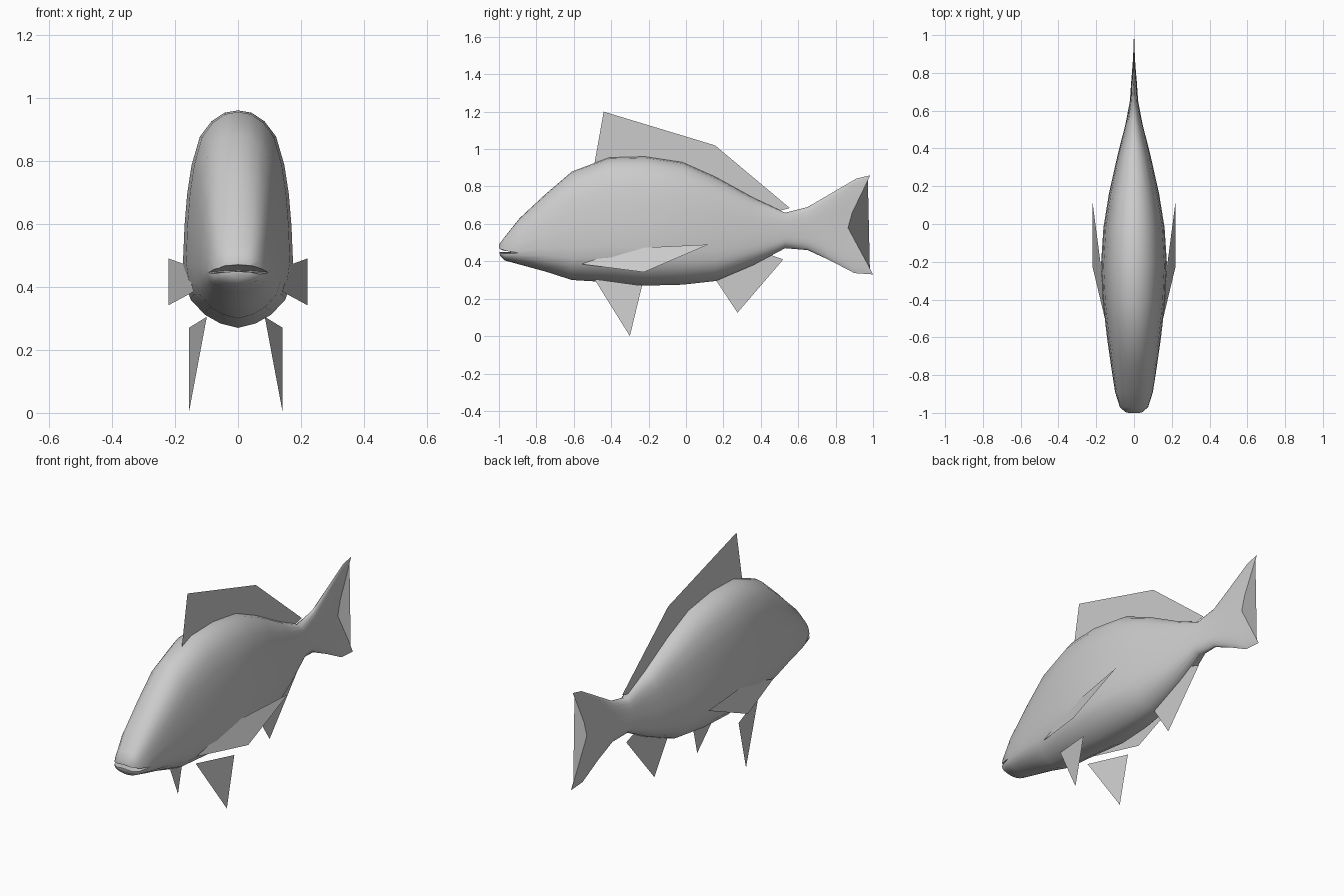
import bpy, bmesh

if "Cube" in bpy.data.objects:
    bpy.data.objects.remove(bpy.data.objects["Cube"])

grey = bpy.data.materials.new("soft_grey")
grey.diffuse_color = (0.6, 0.6, 0.6, 1)
grey.use_nodes = True
grey.node_tree.nodes["Principled BSDF"].inputs["Base Color"].default_value = grey.diffuse_color


def make(name, verts, faces):
    mesh = bpy.data.meshes.new(name)
    mesh.from_pydata(verts, [], faces)
    bm = bmesh.new()
    bm.from_mesh(mesh)
    bmesh.ops.recalc_face_normals(bm, faces=bm.faces)
    bm.to_mesh(mesh)
    bm.free()
    mesh.materials.append(grey)
    obj = bpy.data.objects.new(name, mesh)
    bpy.context.collection.objects.link(obj)
    return obj


def loft(name, rings):
    n = len(rings[0])
    verts = [p for r in rings for p in r]
    faces = [(i * n + j, i * n + (j + 1) % n, (i + 1) * n + (j + 1) % n, (i + 1) * n + j)
             for i in range(len(rings) - 1) for j in range(n)]
    faces += [tuple(range(n)), tuple(range(len(verts) - n, len(verts)))]
    return make(name, verts, faces)


# Cross-section: height fraction, width fraction
section = [(0, 0), (.02, .32), (.06, .6), (.13, .86), (.20, .95), (.29, 1), (.47, .97),
           (.62, .92), (.75, .84), (.88, .69), (.95, .48), (.99, .24), (1, 0)]

# Body stations: top y, top z, bottom y, bottom z, half width, tail fork bend
stations = [
    (-1, .49, -.995, .43, .045, 0), (-.97, .53, -.97, .405, .075, 0),
    (-.89, .63, -.89, .383, .10, 0), (-.75, .76, -.75, .345, .122, 0),
    (-.61, .88, -.61, .30, .142, 0), (-.41, .955, -.41, .288, .165, 0),
    (-.22, .96, -.22, .27, .175, 0), (-.02, .93, -.02, .275, .162, 0),
    (.16, .85, .16, .295, .133, 0), (.36, .74, .36, .38, .088, 0),
    (.53, .66, .53, .47, .045, 0), (.65, .69, .65, .46, .022, 0),
    (.77, .76, .77, .405, .015, -.03), (.91, .842, .90, .337, .006, -.10),
    (.985, .86, 1.0, .33, .002, -.135)]


def ring(ty, tz, by, bz, w, bend):
    def point(t, f, side):
        y = by + (ty - by) * t + bend * (1 - abs(2 * t - 1))
        return (side * w * f, y, bz + (tz - bz) * t)
    return ([point(t, f, 1) for t, f in section]
            + [point(t, f, -1) for t, f in section[-2:0:-1]])


body = loft("body", [ring(*s) for s in stations])

# Mouth: arched wedge cut through the snout
cuts = []
for x in (-.12, -.08, -.04, 0, .04, .08, .12):
    drop = 2.2 * x * x
    cuts.append([(x, -1.04, .478 - drop), (x, -.90, .452 - drop * .3), (x, -1.04, .448 - drop)])
cutter = loft("mouth_cutter", cuts)
cutter.hide_render = True
mod = body.modifiers.new("mouth", 'BOOLEAN')
mod.operation = 'DIFFERENCE'
mod.solver = 'EXACT'
mod.object = cutter
bpy.context.view_layer.objects.active = body
body.select_set(True)
bpy.ops.object.modifier_apply(modifier=mod.name)
bpy.data.objects.remove(cutter)
bpy.ops.object.shade_smooth_by_angle(angle=0.9)


# Flat fins
def fin(name, points):
    return make(name, points, [tuple(range(len(points)))])


fin("dorsal_fin", [(0, y, z) for y, z in (
    (-.49, .92), (-.44, 1.20), (.155, 1.02), (.555, .685), (.50, .67),
    (.36, .73), (.16, .83), (-.02, .91), (-.22, .94))])
fin("anal_fin", [(0, y, z) for y, z in (
    (.16, .30), (.275, .125), (.52, .41), (.45, .435), (.36, .42))])

# Paired fins
for side, label in ((1, "right"), (-1, "left")):
    fin("pelvic_fin_" + label, [(side * x - .007, y, z) for x, y, z in (
        (.092, -.49, .305), (.149, -.30, 0), (.149, -.235, .27))])
    fin("pectoral_fin_" + label, [(side * x, y, z) for x, y, z in (
        (.14, -.56, .385), (.22, -.225, .342), (.22, .12, .49), (.165, -.30, .47))])
